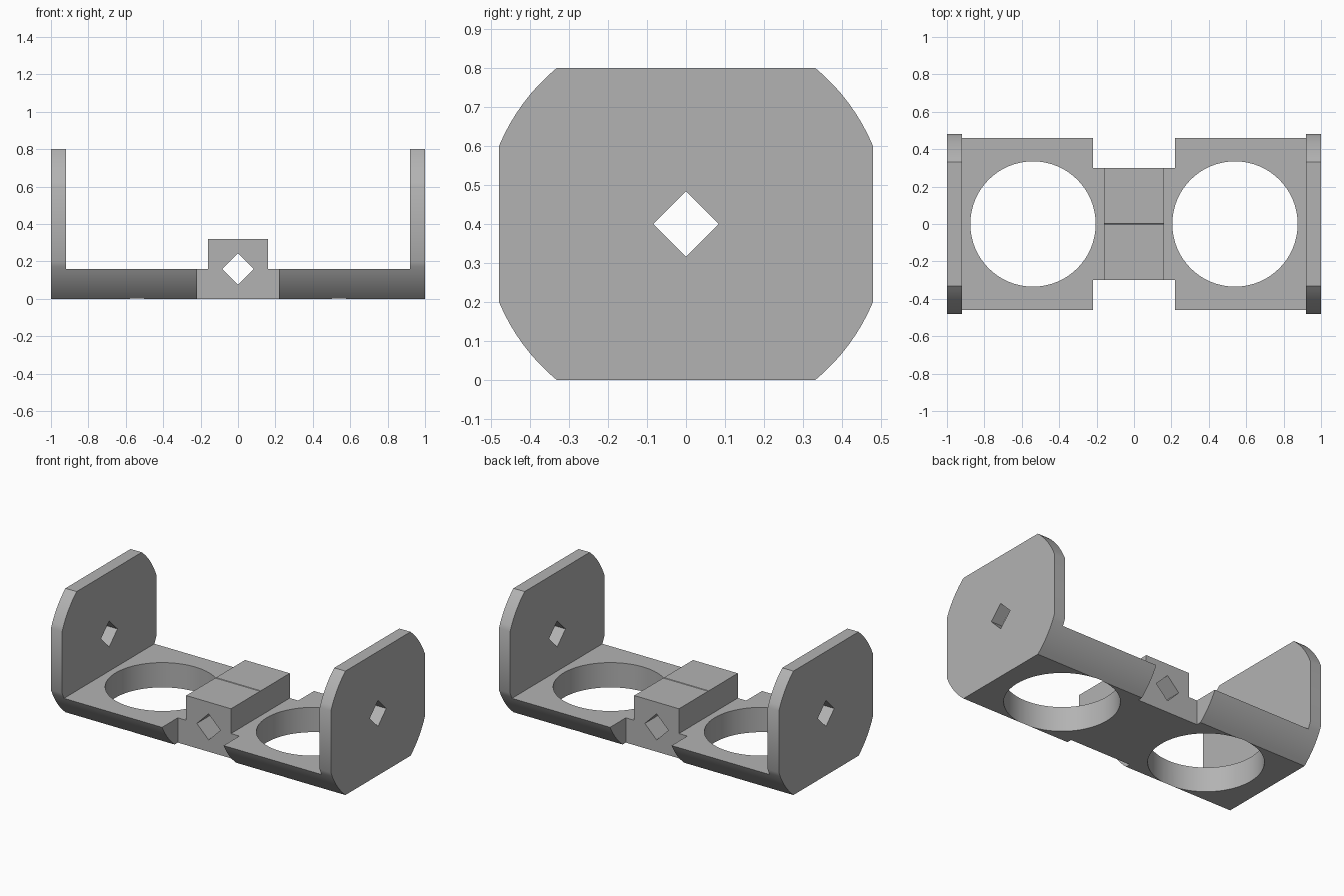
import bpy
import bmesh
from math import sin, cos, asin, acos, tau
from mathutils import Vector

cube = bpy.data.objects.get("Cube")
if cube:
    bpy.data.objects.remove(cube, do_unlink=True)

grey = bpy.data.materials.new("plain grey")
grey.use_nodes = True
colour = (0.45, 0.45, 0.45, 1)
grey.diffuse_color = colour
grey.node_tree.nodes["Principled BSDF"].inputs["Base Color"].default_value = colour

RADIUS, HALF_Y, HALF_Z, MID_Z = 0.52, 0.48, 0.4, 0.4
FLOOR = 0.16


def prism(name, points, axis, start, end):
    """Extrude a closed 2D profile along the given axis."""
    def place(p, t):
        return Vector({"x": (t, *p), "y": (p[0], t, p[1]), "z": (*p, t)}[axis])
    bm = bmesh.new()
    face = bm.faces.new([bm.verts.new(place(p, start)) for p in points])
    grown = bmesh.ops.extrude_face_region(bm, geom=[face])["geom"]
    bmesh.ops.translate(bm, vec=place((0, 0), end - start),
                        verts=[v for v in grown if isinstance(v, bmesh.types.BMVert)])
    bmesh.ops.recalc_face_normals(bm, faces=bm.faces)
    mesh = bpy.data.meshes.new(name)
    bm.to_mesh(mesh)
    bm.free()
    mesh.materials.append(grey)
    obj = bpy.data.objects.new(name, mesh)
    bpy.context.collection.objects.link(obj)
    return obj


def ring(cx, cy, r, n):
    return [(cx + r * cos(tau * i / n), cy + r * sin(tau * i / n)) for i in range(n)]


def box(x0, x1, y0, y1):
    return [(x0, y0), (x1, y0), (x1, y1), (x0, y1)]


# Bracket body: a circle clipped to a rectangle, extruded across the full width
low, high, steps = acos(HALF_Y / RADIUS), asin(HALF_Z / RADIUS), 8
corner = [low + (high - low) * i / steps for i in range(steps + 1)]
corner = [(RADIUS * cos(a), RADIUS * sin(a)) for a in corner]
top = corner + [(-y, z) for y, z in reversed(corner)]
profile = [(y, MID_Z + z) for y, z in top] + [(-y, MID_Z - z) for y, z in top]
bracket = prism("bracket", profile, "x", -1, 1)

# Space between the end plates, leaving the raised central block
half = [(0.16, 0.32), (0.16, FLOOR), (0.92, FLOOR), (0.92, 1)]
inside = half + [(-x, z) for x, z in reversed(half)]
cutters = [prism("inside_cutter", inside, "y", -1, 1)]

for side in (-1, 1):
    # Waist notch at front and back, and a round opening in each tray
    notch = box(-0.22, 0.22, *sorted((side * 0.3, side * 0.7)))
    cutters.append(prism("waist_cutter", notch, "z", -1, 2))
    cutters.append(prism("round_cutter", ring(side * 0.54, 0, 0.335, 96), "z", -1, 2))

# Diamond holes through the end plates and the central block
cutters.append(prism("plate_hole_cutter", ring(0, MID_Z, 0.084, 4), "x", -2, 2))
cutters.append(prism("block_hole_cutter", ring(0, FLOOR, 0.084, 4), "y", -1, 1))

for cutter in cutters:
    cutter.hide_render = True
    mod = bracket.modifiers.new(cutter.name, "BOOLEAN")
    mod.operation, mod.solver, mod.object = "DIFFERENCE", "EXACT", cutter

# Apply the cuts and remove the cutters
bpy.context.view_layer.update()
graph = bpy.context.evaluated_depsgraph_get()
result = bpy.data.meshes.new_from_object(bracket.evaluated_get(graph))
bracket.modifiers.clear()
bracket.data = result
for cutter in cutters:
    bpy.data.objects.remove(cutter, do_unlink=True)

bpy.ops.object.select_all(action="DESELECT")
bracket.select_set(True)
bpy.context.view_layer.objects.active = bracket
bpy.ops.object.shade_smooth_by_angle()
